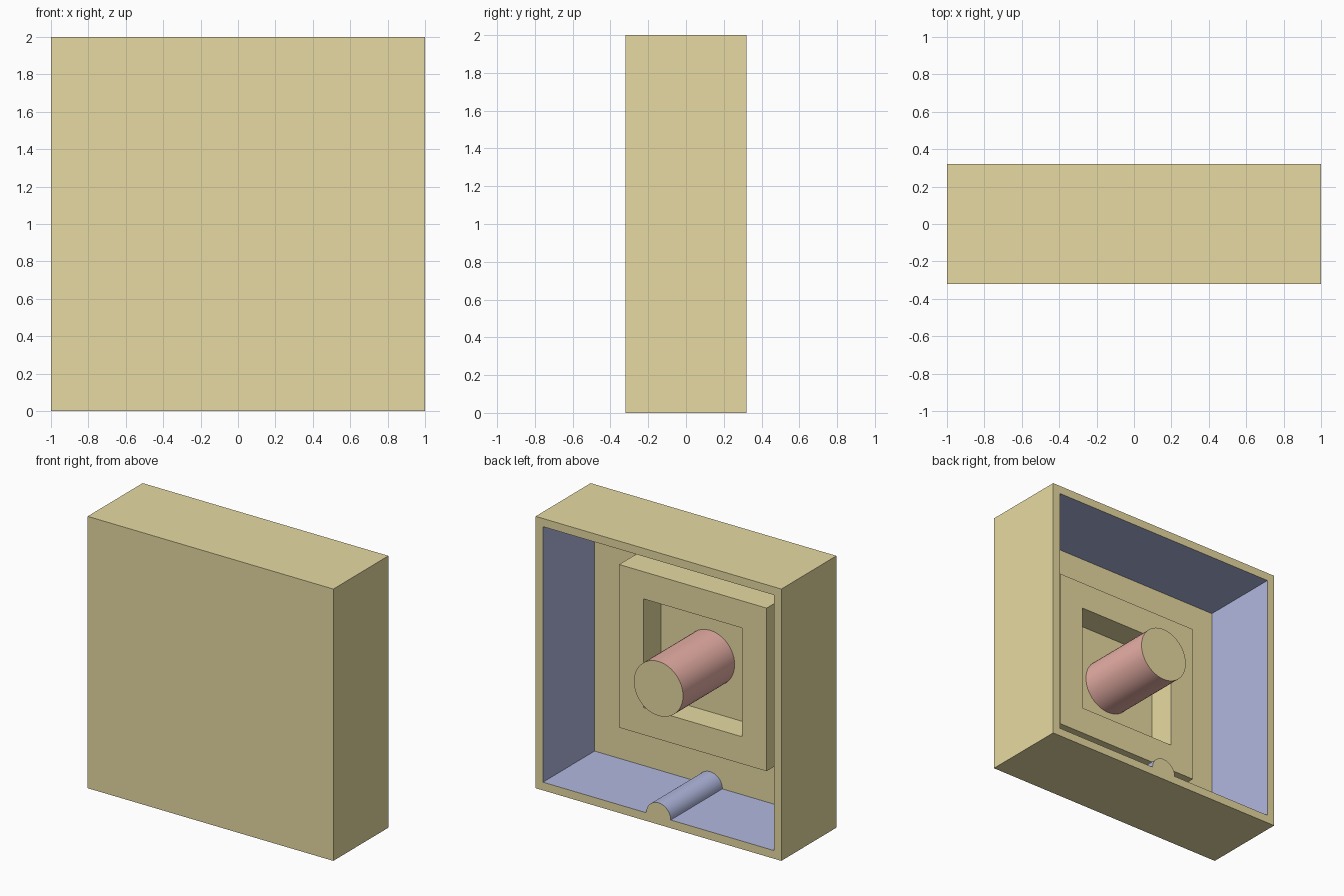
import bpy, bmesh, math
from mathutils import Vector

if "Cube" in bpy.data.objects:
    bpy.data.objects.remove(bpy.data.objects["Cube"])


def material(name, rgb):
    m = bpy.data.materials.new(name)
    m.diffuse_color = (*rgb, 1)
    m.use_nodes = True
    m.node_tree.nodes["Principled BSDF"].inputs["Base Color"].default_value = m.diffuse_color
    return m


YELLOW = material("yellow", (0.80, 0.70, 0.36))
BLUE = material("blue", (0.44, 0.48, 0.74))
RED = material("red", (0.80, 0.43, 0.38))
FLOOR, RIM = -0.28, 0.32          # y of the recess floor and the open back


def finish(name, bm, mats):
    me = bpy.data.meshes.new(name)
    bm.to_mesh(me)
    bm.free()
    for m in mats:
        me.materials.append(m)
    ob = bpy.data.objects.new(name, me)
    bpy.context.collection.objects.link(ob)
    return ob


def recessed_block(name, half, wall, y0, y1, depth, mats, open_floor=False):
    """Square block facing +y with a square recess sunk into its back."""
    bm = bmesh.new()
    bmesh.ops.create_cube(bm, size=1)
    for v in bm.verts:
        v.co = Vector((v.co.x * 2 * half, y0 if v.co.y < 0 else y1,
                       1 + v.co.z * 2 * half))
    back = [f for f in bm.faces if f.normal.y > 0.9]
    bmesh.ops.inset_region(bm, faces=back, thickness=wall, use_even_offset=True)
    old = set(bm.faces) - set(back)
    inner = bmesh.ops.extrude_discrete_faces(bm, faces=back)["faces"]
    bmesh.ops.translate(bm, verts=inner[0].verts, vec=(0, -depth, 0))
    for f in bm.faces:            # recess side walls take the last material
        if f not in old and f not in inner:
            f.material_index = len(mats) - 1
    if open_floor:                # faces lying on the shell floor are hidden
        hidden = [f for f in bm.faces if all(abs(v.co.y - y0) < 1e-5 for v in f.verts)]
        bmesh.ops.delete(bm, geom=hidden, context='FACES')
    return finish(name, bm, mats)


def peg(name, radius, z, sweep, steps, mats):
    """Round bar along y; sweep is a full or half turn."""
    n = steps if sweep > 4 else steps + 1
    bm = bmesh.new()
    ring = [bm.verts.new((radius * math.cos(sweep * i / steps), FLOOR,
                          z + radius * math.sin(sweep * i / steps))) for i in range(n)]
    face = bm.faces.new(ring)
    top = bmesh.ops.extrude_face_region(bm, geom=[face])["geom"]
    bmesh.ops.translate(bm, verts=[v for v in top if isinstance(v, bmesh.types.BMVert)],
                        vec=(0, RIM - FLOOR, 0))
    bmesh.ops.recalc_face_normals(bm, faces=bm.faces)
    for f in bm.faces:
        f.material_index = 0 if abs(f.normal.y) > 0.9 else 1
    ob = finish(name, bm, mats)
    bpy.ops.object.select_all(action='DESELECT')
    bpy.context.view_layer.objects.active = ob
    ob.select_set(True)
    bpy.ops.object.shade_smooth_by_angle(angle=math.radians(30))
    return ob


# Outer shell, open at the back
recessed_block("shell", 1.0, 0.06, -0.32, RIM, RIM - FLOOR, [YELLOW, BLUE])
# Raised square frame on the shell floor
recessed_block("square_frame", 0.6, 0.2, FLOOR, -0.08, 0.2, [YELLOW], open_floor=True)
# Central post and half-round rib on the bottom wall
peg("center_post", 0.2, 1.0, 2 * math.pi, 48, [YELLOW, RED])
peg("bottom_rib", 0.1, 0.06, math.pi, 24, [YELLOW, BLUE])
